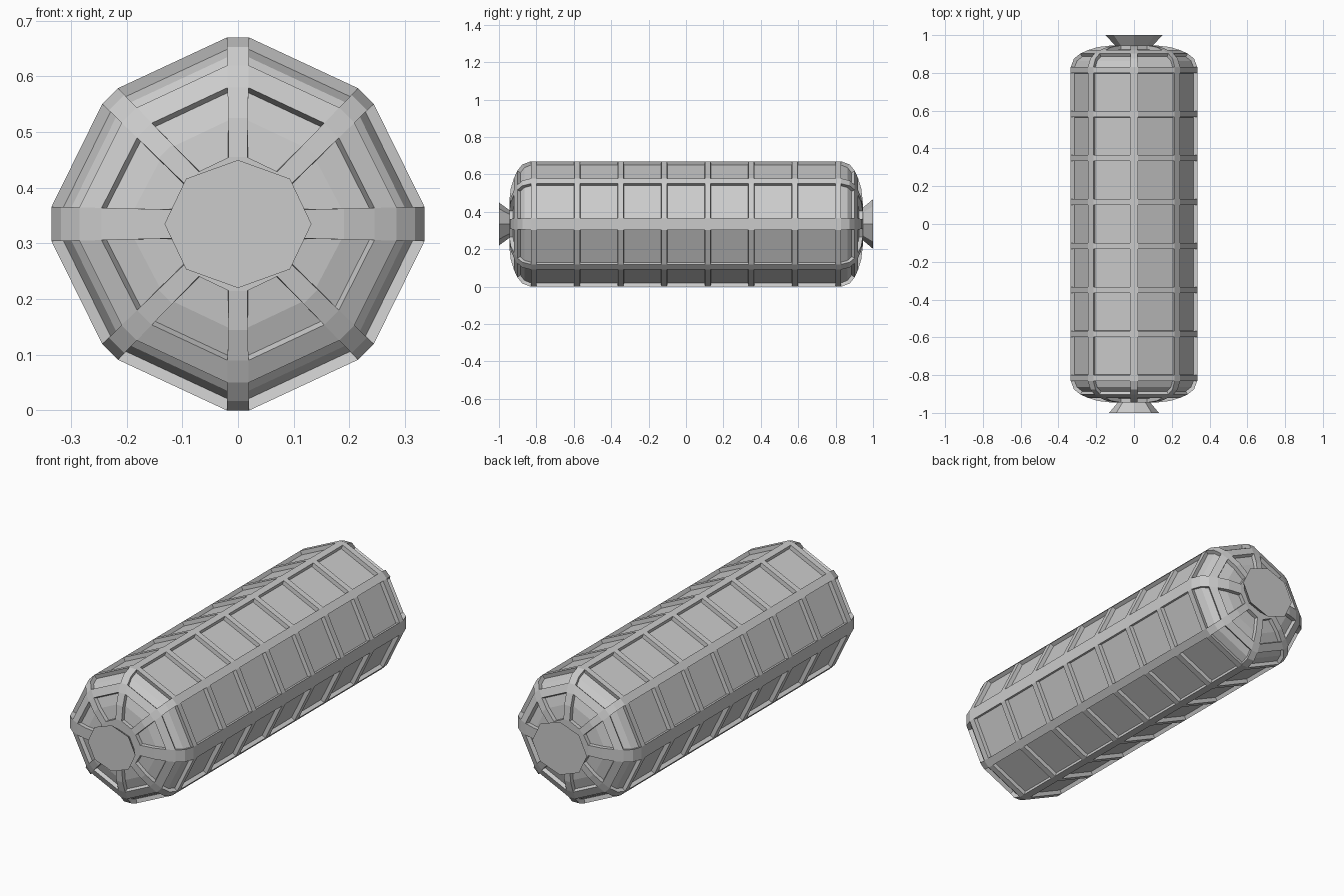
import bpy, bmesh, math
from mathutils import Vector

cube = bpy.data.objects.get("Cube")
if cube:
    bpy.data.objects.remove(cube, do_unlink=True)

AXIS_Z = 0.335

grey = bpy.data.materials.new("hull grey")
grey.use_nodes = True
color = (0.6, 0.6, 0.6, 1)
grey.diffuse_color = color
grey.node_tree.nodes["Principled BSDF"].inputs["Base Color"].default_value = color


def finish(bm, name):
    mesh = bpy.data.meshes.new(name)
    bm.to_mesh(mesh)
    bm.free()
    mesh.materials.append(grey)
    obj = bpy.data.objects.new(name, mesh)
    obj.location.z = AXIS_Z
    bpy.context.collection.objects.link(obj)
    return obj


def loft(bm, rings):
    """Bridge equal point rings; returns rows of faces."""
    loops = [[bm.verts.new(p) for p in ring] for ring in rings]
    n = len(loops[0])
    rows = [[bm.faces.new((a[i], a[(i + 1) % n], b[(i + 1) % n], b[i]))
             for i in range(n)] for a, b in zip(loops, loops[1:])]
    bm.faces.new(loops[0])
    bm.faces.new(loops[-1])
    return rows


def hull_ring(y, r):
    """Eight flat rib tops joined by eight straight panel edges."""
    taper = 0.75 + 0.25 * r / AXIS_Z
    points = []
    for k in range(8):
        a = k * math.pi / 4
        radius = r if k % 2 == 0 else r * 0.97
        half = (0.031 if k % 4 == 0 else 0.02) * taper
        out = Vector((math.cos(a), 0, math.sin(a)))
        side = Vector((-math.sin(a), 0, math.cos(a)))
        points += [out * radius + side * s * half + Vector((0, y, 0)) for s in (-1, 1)]
    return points


# Hull: stations along the axis, each with radius and whether a panel row follows
cap = [(-0.945, 0.12, True), (-0.937, 0.19, True), (-0.92, 0.245, False),
       (-0.902, 0.285, True), (-0.875, 0.318, True)]
stations = list(cap)
for i in range(8):
    y = 0.815 * (2 * i / 7 - 1)
    stations += [(y - 0.015, AXIS_Z, False), (y + 0.015, AXIS_Z, i < 7)]
stations[-1] = (stations[-1][0], AXIS_Z, True)
back = [(-y, r) for y, r, _ in reversed(cap)]
stations += [(y, r, flag) for (y, r), flag in zip(back, (True, False, True, True, False))]

bm = bmesh.new()
rows = loft(bm, [hull_ring(y, r) for y, r, _ in stations])
bmesh.ops.recalc_face_normals(bm, faces=bm.faces)
panels = [f for row, st in zip(rows, stations) if st[2]
          for i, f in enumerate(row) if i % 2 == 1]
# Sink the panels between the ribs
bmesh.ops.inset_region(bm, faces=panels, thickness=0.002, depth=-0.02,
                       use_even_offset=True, use_boundary=True)
finish(bm, "ribbed_hull")


# Flared octagonal end fittings
def end_fitting(name, side, rx, rz):
    rings = []
    for y, s in ((0.92, 0.55), (0.945, 0.65), (1.0, 1.0)):
        rings.append([(rx * s * math.cos(k * math.pi / 4), side * y,
                       rz * s * math.sin(k * math.pi / 4)) for k in range(8)])
    bm = bmesh.new()
    loft(bm, rings)
    bmesh.ops.recalc_face_normals(bm, faces=bm.faces)
    finish(bm, name)


end_fitting("front_end_fitting", -1, 0.132, 0.115)
end_fitting("back_end_fitting", 1, 0.152, 0.133)
